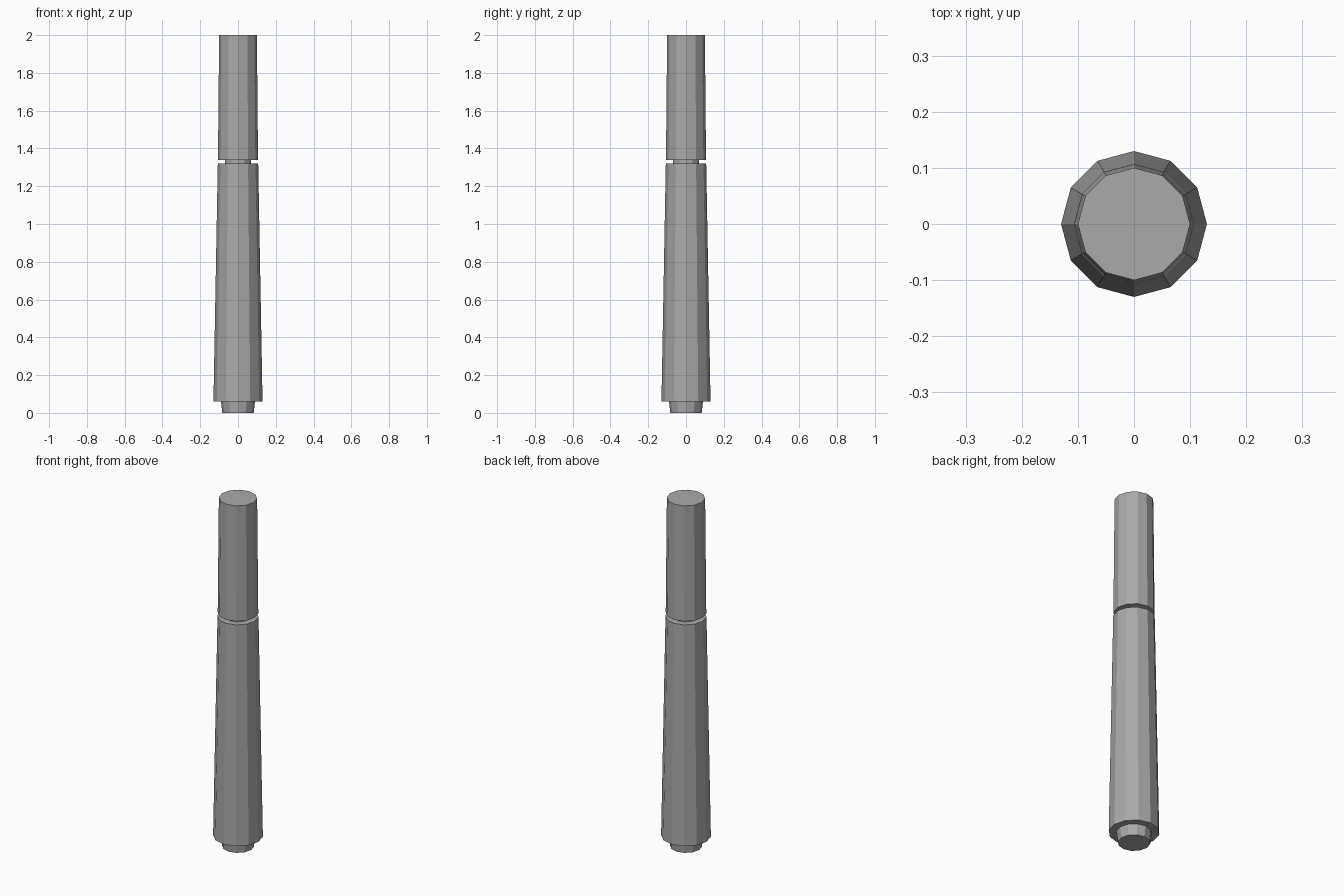
import bpy
import bmesh
from math import cos, sin, tau

SIDES = 12

cube = bpy.data.objects.get("Cube")
if cube:
    bpy.data.objects.remove(cube, do_unlink=True)

# Single grey finish
grey = bpy.data.materials.new("plain grey")
grey.use_nodes = True
colour = (0.4, 0.4, 0.4, 1)
grey.diffuse_color = colour
grey.node_tree.nodes["Principled BSDF"].inputs["Base Color"].default_value = colour


def tapered_part(name, profile):
    """Closed faceted solid from (radius, height) rings, bottom to top."""
    bm = bmesh.new()
    rings = [[bm.verts.new((r * cos(tau * i / SIDES), r * sin(tau * i / SIDES), z))
              for i in range(SIDES)] for r, z in profile]
    for low, high in zip(rings, rings[1:]):
        for i in range(SIDES):
            j = (i + 1) % SIDES
            bm.faces.new((low[i], low[j], high[j], high[i]))
    bm.faces.new(rings[0][::-1])
    bm.faces.new(rings[-1])
    mesh = bpy.data.meshes.new(name)
    bm.to_mesh(mesh)
    bm.free()
    mesh.materials.append(grey)
    obj = bpy.data.objects.new(name, mesh)
    bpy.context.collection.objects.link(obj)
    return obj


# Body: bottom plug, wide shoulder, tapered barrel, recessed neck, upper cap
tapered_part("barrel_and_cap", [
    (0.083, 0), (0.09, 0.06),
    (0.13, 0.06), (0.107, 1.32),
    (0.07, 1.32), (0.07, 1.34),
    (0.106, 1.34), (0.1, 2),
])
